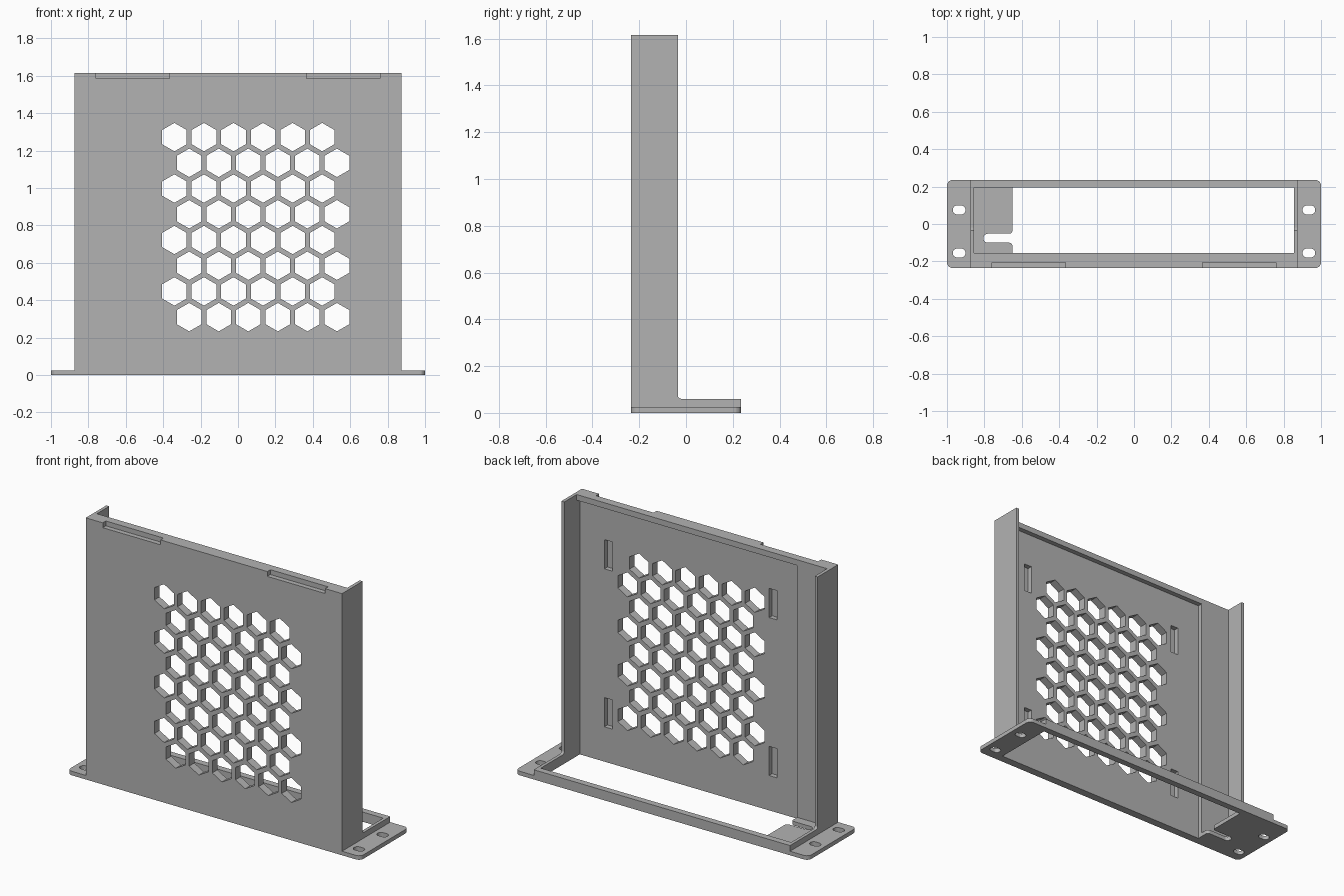
import bpy, bmesh, math
from mathutils import Vector

cube = bpy.data.objects.get("Cube")
if cube:
    bpy.data.objects.remove(cube, do_unlink=True)

grey = bpy.data.materials.new("plain grey")
grey.use_nodes = True
grey.diffuse_color = (0.45, 0.45, 0.45, 1)
grey.node_tree.nodes["Principled BSDF"].inputs["Base Color"].default_value = grey.diffuse_color

# Overall sizes
HEIGHT, HALF_W, HALF_D = 1.615, 0.875, 0.235
INNER_W = 0.855
PANEL_BACK, LIP_BACK, WALL_BACK = -0.185, -0.155, -0.035
RIM_TOP, PLATE = 0.06, 0.025


def rounded(corners, steps=6):
    """Outline from (u, v, radius) corners, with arcs at the rounded ones."""
    out = []
    for i, (u, v, r) in enumerate(corners):
        p = Vector((u, v))
        if r == 0:
            out.append(p)
            continue
        a = (Vector(corners[i - 1][:2]) - p).normalized()
        b = (Vector(corners[(i + 1) % len(corners)][:2]) - p).normalized()
        centre = p + (a + b) * r
        for k in range(steps + 1):
            t = k / steps * math.pi / 2
            out.append(centre - b * r * math.cos(t) - a * r * math.sin(t))
    return out


def rect(u0, u1, v0, v1, r=0):
    return rounded([(u0, v0, r), (u1, v0, r), (u1, v1, r), (u0, v1, r)])


def place(axis, u, v, w):
    return {"x": (w, u, v), "y": (u, w, v), "z": (u, v, w)}[axis]


def prisms(name, outlines, axis, lo, hi):
    """One object made of outlines extruded along an axis."""
    bm = bmesh.new()
    for outline in outlines:
        ends = [[bm.verts.new(place(axis, u, v, w)) for u, v in outline] for w in (lo, hi)]
        bm.faces.new(ends[0])
        bm.faces.new(ends[1])
        n = len(outline)
        for i in range(n):
            j = (i + 1) % n
            bm.faces.new((ends[0][i], ends[0][j], ends[1][j], ends[1][i]))
    bmesh.ops.recalc_face_normals(bm, faces=bm.faces)
    mesh = bpy.data.meshes.new(name)
    bm.to_mesh(mesh)
    bm.free()
    mesh.materials.append(grey)
    obj = bpy.data.objects.new(name, mesh)
    bpy.context.collection.objects.link(obj)
    return obj


def cut(obj, cutter):
    """Cut one shape out of another, then drop the cutter."""
    mod = obj.modifiers.new("cut", "BOOLEAN")
    mod.operation, mod.solver, mod.object = "DIFFERENCE", "EXACT", cutter
    bpy.context.view_layer.update()
    graph = bpy.context.evaluated_depsgraph_get()
    mesh = bpy.data.meshes.new_from_object(obj.evaluated_get(graph))
    obj.modifiers.clear()
    obj.data = mesh
    bpy.data.objects.remove(cutter, do_unlink=True)


# Front panel with the hexagon grille
panel = prisms("front_panel", [rect(-HALF_W, HALF_W, 0, HEIGHT)], "y", -HALF_D, PANEL_BACK)
hexagons = []
for row in range(8):
    for col in range(6):
        x = -0.34 + 0.158 * col + 0.079 * (row % 2)
        z = 1.272 - 0.1375 * row
        hexagons.append([(x + 0.076 * math.sin(k * math.pi / 3),
                          z + 0.076 * math.cos(k * math.pi / 3)) for k in range(6)])
cut(panel, prisms("grille_cutter", hexagons, "y", -0.4, 0))

# Blind slots in the back of the panel
slots = [rect(x - 0.027, x + 0.027, z - 0.09, z + 0.09) for x in (-0.465, 0.66) for z in (0.305, 1.28)]
cut(panel, prisms("slot_cutter", slots, "y", -0.215, 0))

# Notches along the top front edge
notches = [rect(x - 0.197, x + 0.197, 1.585, 1.7) for x in (-0.562, 0.562)]
cut(panel, prisms("notch_cutter", notches, "y", -0.4, -0.205))

# Raised lip and strip on the back of the panel
prisms("top_lip", [rect(-INNER_W, INNER_W, 1.58, HEIGHT)], "y", PANEL_BACK, LIP_BACK)
prisms("back_strip", [rect(-INNER_W, -0.65, 0, 1.58)], "y", PANEL_BACK, LIP_BACK)

# Side walls running into the base rim, and the mounting ears
wall = rounded([(PANEL_BACK, 0, 0), (HALF_D, 0, 0), (HALF_D, RIM_TOP, 0),
                (WALL_BACK, RIM_TOP, 0.016), (WALL_BACK, HEIGHT, 0), (PANEL_BACK, HEIGHT, 0)])
for side, s in (("left", 1), ("right", -1)):
    prisms(side + "_wall", [wall], "x", s * INNER_W, s * HALF_W)
    ear = prisms(side + "_ear", [rounded([(s * HALF_W, -HALF_D, 0), (s, -HALF_D, 0.03),
                                          (s, HALF_D, 0.03), (s * HALF_W, HALF_D, 0)])], "z", 0, PLATE)
    holes = [rect(s * 0.935 - 0.034, s * 0.935 + 0.034, y - 0.024, y + 0.024, 0.0235)
             for y in (-0.155, 0.075)]
    cut(ear, prisms("ear_cutter", holes, "z", -0.1, 0.1))

# Back rim of the base opening
prisms("back_rim", [rect(-INNER_W, INNER_W, 0.195, HALF_D)], "z", 0, RIM_TOP)

# Corner tab with its open slot
tab = rounded([(-INNER_W, LIP_BACK, 0), (-0.65, LIP_BACK, 0), (-0.65, -0.1, 0.018),
               (-0.805, -0.1, 0.0235), (-0.805, -0.052, 0.0235), (-0.65, -0.052, 0.018),
               (-0.65, 0.195, 0), (-INNER_W, 0.195, 0)])
prisms("corner_tab", [tab], "z", 0, PLATE)
